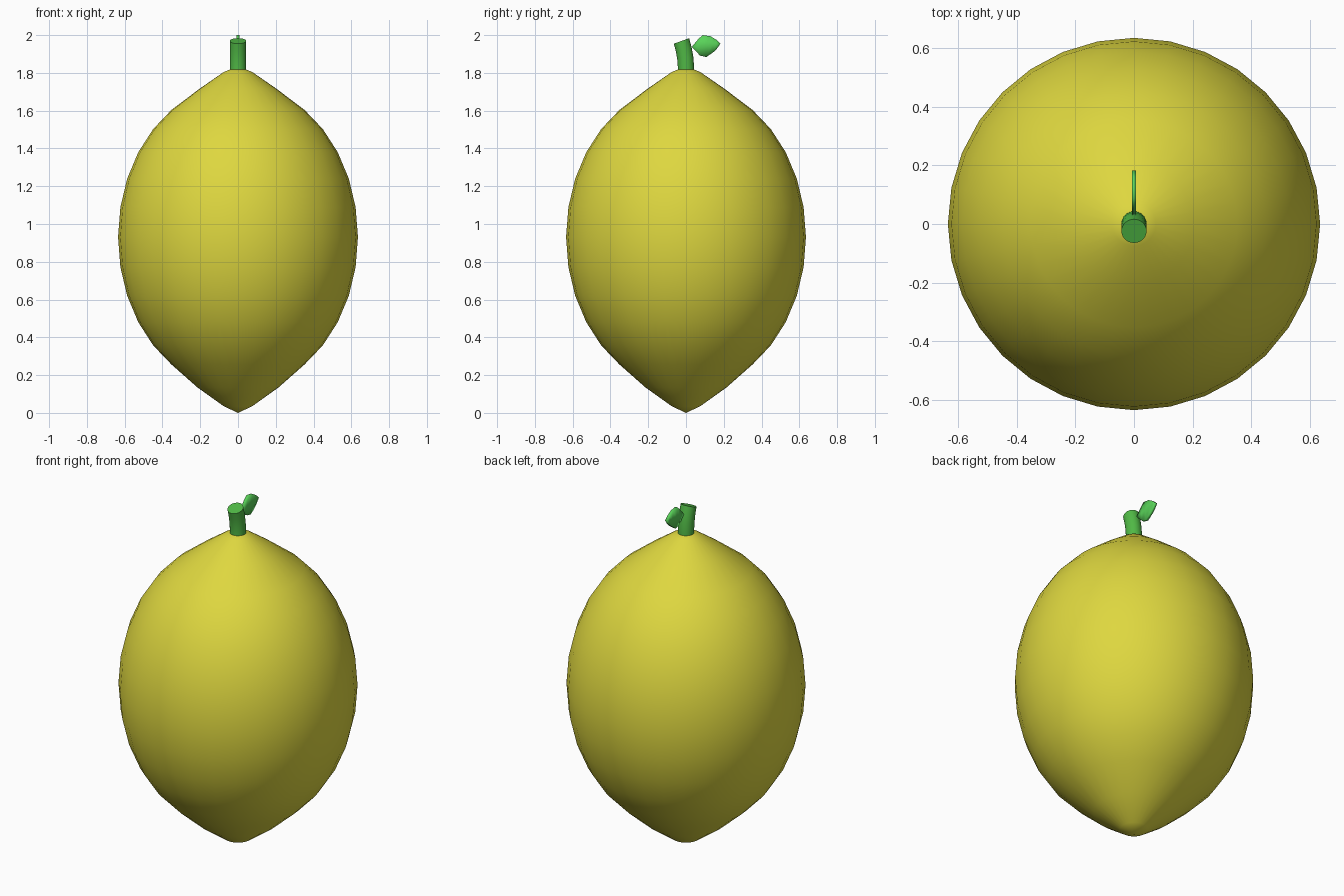
import bpy, bmesh, math
from mathutils import Vector

if "Cube" in bpy.data.objects:
    bpy.data.objects.remove(bpy.data.objects["Cube"])


def material(name, rgb):
    m = bpy.data.materials.new(name)
    m.diffuse_color = (*rgb, 1)
    m.use_nodes = True
    m.node_tree.nodes["Principled BSDF"].inputs["Base Color"].default_value = m.diffuse_color
    return m


def finish(name, bm, mat, angle):
    bmesh.ops.recalc_face_normals(bm, faces=bm.faces)
    me = bpy.data.meshes.new(name)
    bm.to_mesh(me)
    bm.free()
    ob = bpy.data.objects.new(name, me)
    bpy.context.collection.objects.link(ob)
    me.materials.append(mat)
    bpy.ops.object.select_all(action='DESELECT')
    ob.select_set(True)
    bpy.context.view_layer.objects.active = ob
    bpy.ops.object.shade_smooth_by_angle(angle=math.radians(angle))
    return ob


def skin(bm, rings):
    # bridge equal-sized vertex rings
    n = len(rings[0])
    for a, b in zip(rings, rings[1:]):
        for i in range(n):
            j = (i + 1) % n
            bm.faces.new((a[i], a[j], b[j], b[i]))


# fruit body: 32-sided ellipsoid with drawn-out ends
R, H, MID, SEG = 0.635, 0.81, 0.93, 32
mids = [(R * math.cos(math.radians(11.25 * k)),
         MID + H * math.sin(math.radians(11.25 * k))) for k in range(-5, 6)]
profile = [(0.075, 0.035), (0.215, 0.135)] + mids + [(0.205, 1.715), (0.075, 1.805)]
bm = bmesh.new()
rings = [[bm.verts.new((r * math.cos(2 * math.pi * i / SEG),
                        r * math.sin(2 * math.pi * i / SEG), z))
          for i in range(SEG)] for r, z in profile]
skin(bm, rings)
for z, ring in ((0.0, rings[0]), (1.835, rings[-1])):
    tip = bm.verts.new((0, 0, z))
    for i in range(SEG):
        bm.faces.new((tip, ring[i], ring[(i + 1) % SEG]))
finish("fruit_body", bm, material("yellow_peel", (0.73, 0.68, 0.05)), 80)

# stem: short cylinder bent towards the front
bm = bmesh.new()
rings = []
for y, z, tilt in ((0, 1.79, 0), (0, 1.83, 2), (-0.004, 1.88, 8),
                   (-0.012, 1.925, 14), (-0.024, 1.969, 20)):
    t = math.radians(tilt)
    rings.append([bm.verts.new((0.043 * math.cos(a),
                                y + 0.043 * math.sin(a) * math.cos(t),
                                z + 0.043 * math.sin(a) * math.sin(t)))
                  for a in (2 * math.pi * i / 32 for i in range(32))])
skin(bm, rings)
bm.faces.new(rings[0])
bm.faces.new(rings[-1])
finish("stem", bm, material("stem_green", (0.08, 0.48, 0.06)), 40)

# leaf: thin blade in the y-z plane with a central vein
outline_top = [(0.066, 1.98), (0.088, 2.0), (0.13, 1.994), (0.16, 1.976)]
outline_low = [(0.075, 1.891), (0.108, 1.884), (0.145, 1.91), (0.165, 1.93)]
base, tip = (0.03, 1.937), (0.183, 1.955)
vein = [Vector(base).lerp(Vector(tip), f) for f in (0.25, 0.45, 0.7, 0.86)]
bm = bmesh.new()
add = lambda p: bm.verts.new((0, p[0], p[1]))
b, t = add(base), add(tip)
mid = [b] + [add(p) for p in vein] + [t]
for side in (outline_top, outline_low):
    e = [add(p) for p in side]
    bm.faces.new((b, mid[1], e[0]) if side is outline_top else (b, e[0], mid[1]))
    for i in range(3):
        q = (mid[i + 1], mid[i + 2], e[i + 1], e[i])
        bm.faces.new(q if side is outline_top else q[::-1])
    bm.faces.new((mid[4], t, e[3]) if side is outline_top else (mid[4], e[3], t))
leaf = finish("leaf", bm, material("leaf_green", (0.1, 0.65, 0.1)), 40)
solid = leaf.modifiers.new("thickness", 'SOLIDIFY')
solid.thickness = 0.015
solid.offset = 0
